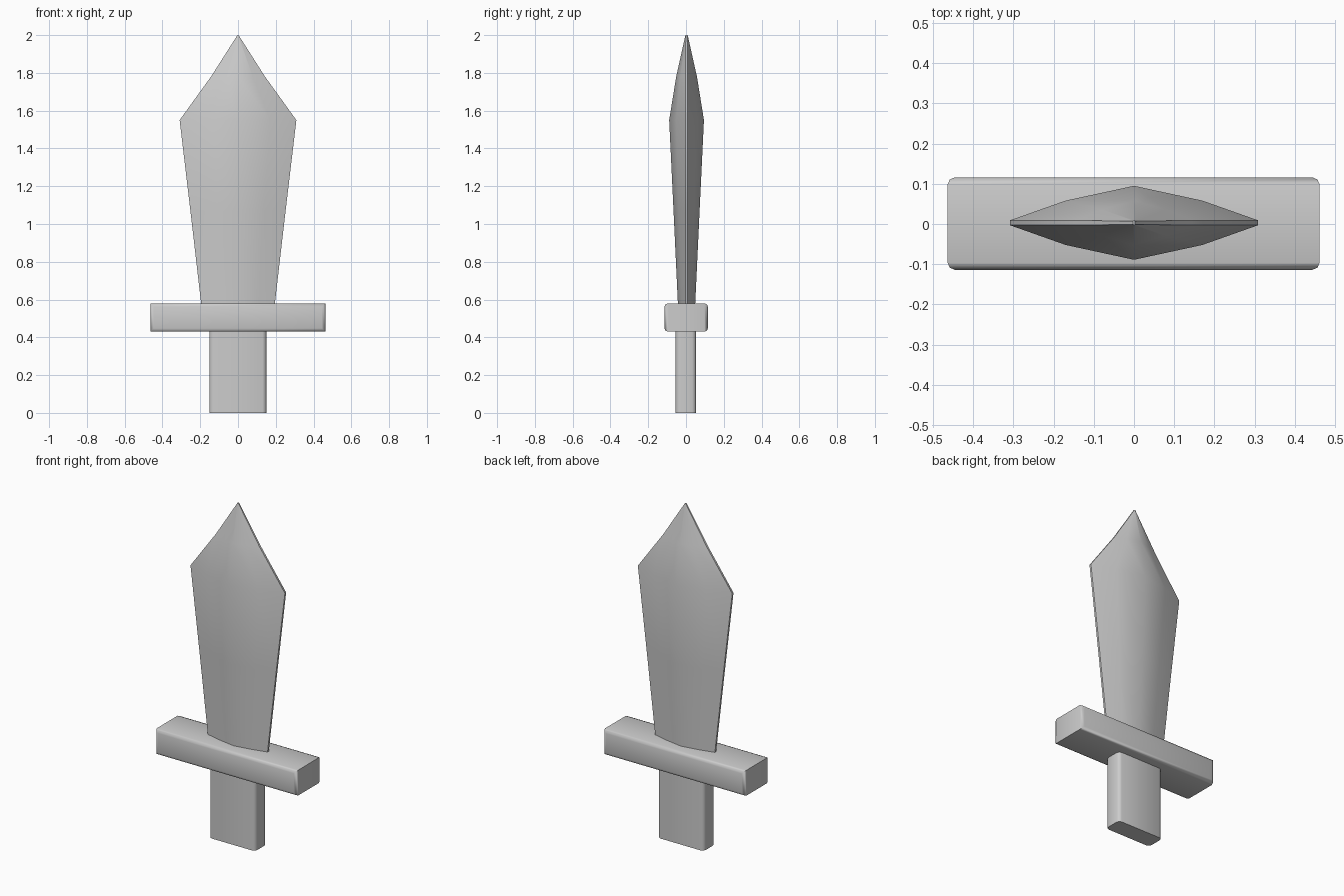
import bpy, bmesh, math
from mathutils import Vector

cube = bpy.data.objects.get("Cube")
if cube:
    bpy.data.objects.remove(cube, do_unlink=True)

grey = bpy.data.materials.new("plain_grey")
grey.use_nodes = True
colour = (0.6, 0.6, 0.6, 1)
grey.diffuse_color = colour
grey.node_tree.nodes["Principled BSDF"].inputs["Base Color"].default_value = colour


def finish(bm, name, angle):
    bmesh.ops.recalc_face_normals(bm, faces=bm.faces)
    mesh = bpy.data.meshes.new(name)
    bm.to_mesh(mesh)
    bm.free()
    mesh.materials.append(grey)
    obj = bpy.data.objects.new(name, mesh)
    bpy.context.collection.objects.link(obj)
    bpy.ops.object.select_all(action='DESELECT')
    obj.select_set(True)
    bpy.context.view_layer.objects.active = obj
    bpy.ops.object.shade_smooth_by_angle(angle=math.radians(angle))


def bevelled_box(name, low, high, bevel, axes):
    """Box whose edges running along the given axes are chamfered."""
    low, high = Vector(low), Vector(high)
    bm = bmesh.new()
    bmesh.ops.create_cube(bm, size=1)
    for v in bm.verts:
        v.co = Vector([(a + b) / 2 + c * (b - a) for a, b, c in zip(low, high, v.co)])
    edges = [e for e in bm.edges
             if any(abs((e.verts[0].co - e.verts[1].co)[i]) > 1e-4 for i in axes)]
    bmesh.ops.bevel(bm, geom=edges, offset=bevel, segments=2, profile=0.5, affect='EDGES')
    finish(bm, name, 60)


# Grip and crossguard
bevelled_box("grip", (-0.152, -0.055, 0), (0.15, 0.053, 0.45), 0.02, (2,))
bevelled_box("crossguard", (-0.464, -0.114, 0.43), (0.462, 0.116, 0.58), 0.018, (0, 2))

# Blade: lens-shaped sections of (height, half width, half depth, edge half thickness)
sections = [(0.56, 0.193, 0.045, 0.006), (1.07, 0.252, 0.069, 0.006),
            (1.55, 0.309, 0.092, 0.006), (1.78, 0.143, 0.055, 0.006),
            (2.0, 0.003, 0.006, 0.004)]
bm = bmesh.new()
rings = []
for z, w, d, t in sections:
    half = [(-w, t), (-0.55 * w, max(0.6 * d, t)), (0, d), (0.55 * w, max(0.6 * d, t)), (w, t)]
    outline = half + [(x, -y) for x, y in reversed(half)]
    rings.append([bm.verts.new((x, y + 0.003, z)) for x, y in outline])
for lower, upper in zip(rings, rings[1:]):
    n = len(lower)
    for i in range(n):
        j = (i + 1) % n
        bm.faces.new((lower[i], lower[j], upper[j], upper[i]))
bm.faces.new(rings[0])
bm.faces.new(rings[-1])
finish(bm, "blade", 50)
